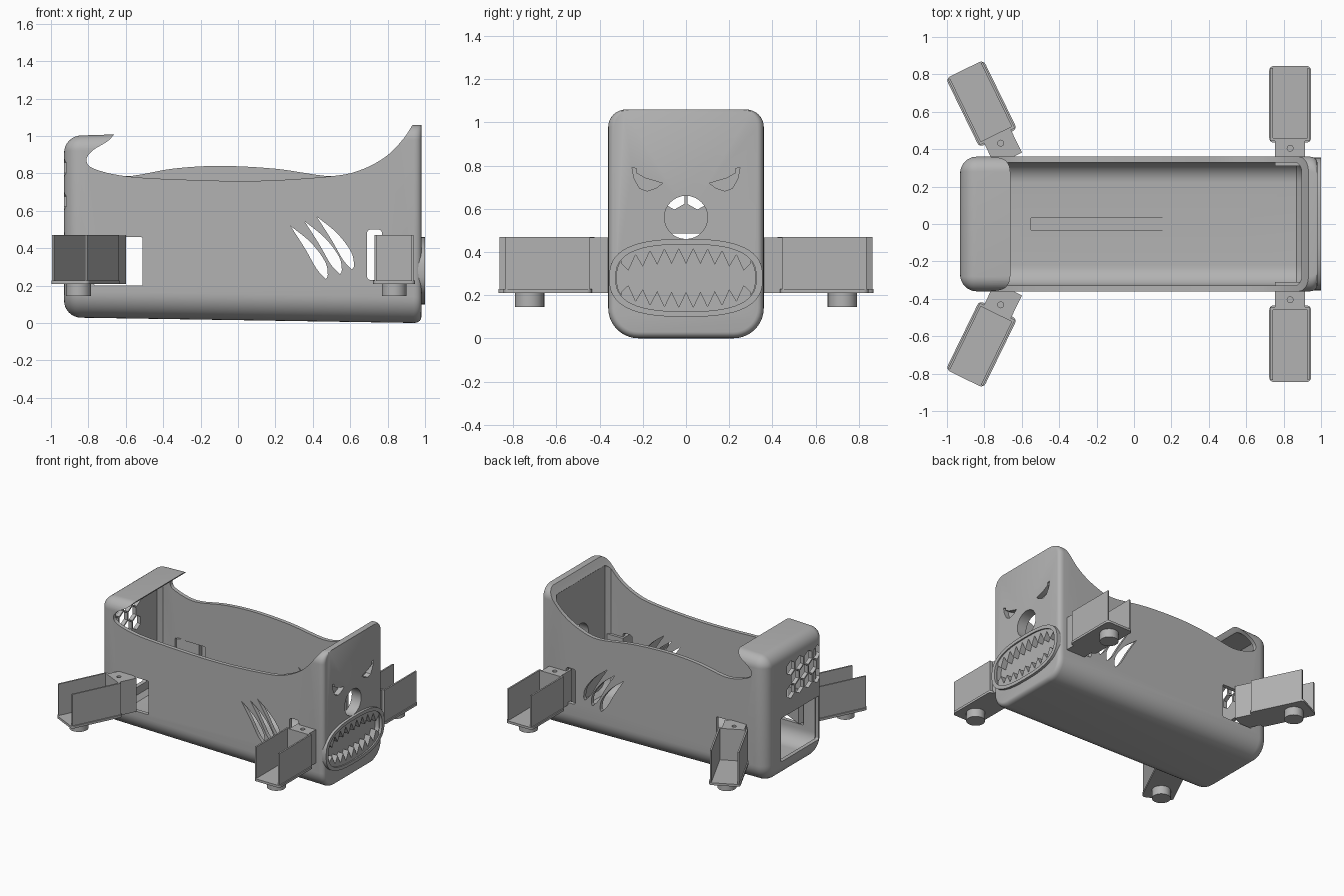
import bpy, bmesh
from math import pi, sin, cos, radians
from mathutils import Matrix, Vector

cube = bpy.data.objects.get("Cube")
if cube:
    bpy.data.objects.remove(cube, do_unlink=True)

grey = bpy.data.materials.new("plain grey")
grey.use_nodes = True
COLOUR = (0.45, 0.45, 0.45, 1)
grey.diffuse_color = COLOUR
for node in grey.node_tree.nodes:
    if node.type == 'BSDF_PRINCIPLED':
        node.inputs["Base Color"].default_value = COLOUR


def finish(obj):
    obj.data.shade_smooth()
    obj.data.set_sharp_from_angle(angle=radians(30))


def loft(name, rings, matrix=Matrix()):
    """Closed solid through rings of equal point count."""
    bm = bmesh.new()
    loops = [[bm.verts.new(matrix @ Vector(p)) for p in ring] for ring in rings]
    n = len(loops[0])
    for a, b in zip(loops, loops[1:]):
        for i in range(n):
            j = (i + 1) % n
            bm.faces.new((a[i], a[j], b[j], b[i]))
    bm.faces.new(loops[0][::-1])
    bm.faces.new(loops[-1])
    bmesh.ops.recalc_face_normals(bm, faces=bm.faces)
    mesh = bpy.data.meshes.new(name)
    bm.to_mesh(mesh)
    bm.free()
    mesh.materials.append(grey)
    obj = bpy.data.objects.new(name, mesh)
    bpy.context.scene.collection.objects.link(obj)
    finish(obj)
    return obj


def prism(name, pts, axis, a, b, matrix=Matrix()):
    """Extrude a 2D outline from a to b along an axis."""
    place = {'X': lambda p, t: (t, p[0], p[1]),
             'Y': lambda p, t: (p[0], t, p[1]),
             'Z': lambda p, t: (p[0], p[1], t)}[axis]
    return loft(name, [[place(p, t) for p in pts] for t in (a, b)], matrix)


def cut(obj, cutter):
    mod = obj.modifiers.new("cut", 'BOOLEAN')
    mod.operation, mod.solver, mod.object = 'DIFFERENCE', 'EXACT', cutter
    deps = bpy.context.evaluated_depsgraph_get()
    mesh = bpy.data.meshes.new_from_object(obj.evaluated_get(deps))
    obj.modifiers.clear()
    obj.data = mesh
    bpy.data.objects.remove(cutter, do_unlink=True)
    finish(obj)


def rounded(x0, x1, y0, y1, low, high, steps=6):
    """Rounded rectangle with separate lower and upper corner radii."""
    out = []
    for k, (cx, cy, r) in enumerate(((x1 - high, y1 - high, high), (x0 + high, y1 - high, high),
                                     (x0 + low, y0 + low, low), (x1 - low, y0 + low, low))):
        for i in range(steps + 1):
            t = (k + i / steps) * pi / 2
            out.append((cx + r * cos(t), cy + r * sin(t)))
    return out


def circle(cx, cy, r, n=32, start=0.0):
    return [(cx + r * cos(start + 2 * pi * i / n), cy + r * sin(start + 2 * pi * i / n)) for i in range(n)]


def smooth(pts, steps=6):
    """Catmull-Rom curve through the points."""
    p = [Vector(q) for q in pts]
    p = [p[0] * 2 - p[1]] + p + [p[-1] * 2 - p[-2]]
    out = []
    for a, b, c, d in zip(p, p[1:], p[2:], p[3:]):
        for i in range(steps):
            t = i / steps
            out.append(tuple((b * 2 + (c - a) * t + (a * 2 - b * 5 + c * 4 - d) * t * t
                              + (b * 3 - a - c * 3 + d) * t ** 3) / 2))
    return out + [tuple(p[-2])]


def section(x, inset, top_inset, low, high):
    f = (0.98 - x) / 1.91
    w = 0.36 - inset
    return [(x, y, z) for y, z in rounded(-w, w, 0.03 * f + inset, 1.06 - 0.06 * f - top_inset,
                                          max(low - inset, 0.02), max(high - top_inset, 0.02), 10)]


# Body shell: rounded back, gently tapered, hollow inside
R = 0.09
rings = []
for i in range(9):
    t = i / 8 * pi / 2
    d = R * (1 - sin(t))
    rings.append(section(-0.93 + R * (1 - cos(t)), d, d, 0.14, 0.08))
for i in range(6):
    t = i / 5 * pi / 2
    rings.append(section(0.94 + 0.04 * sin(t), 0.03 * (1 - cos(t)), 0, 0.14, 0.08))
body = loft("body_shell", rings)
cut(body, loft("cavity", [section(-0.9, 0.06, 0.06, 0.14, 0.09), section(-0.87, 0.03, 0.03, 0.14, 0.08),
                          section(0.87, 0.03, 0.03, 0.14, 0.08), section(0.9, 0.06, 0.06, 0.14, 0.08)]))

# Open top: the rim dips on one side and bulges on the other
back_rim = [(-0.66, 1.01), (-0.7, 0.97), (-0.78, 0.92), (-0.81, 0.87), (-0.77, 0.825), (-0.6, 0.785)]
front_rim = [(0.5, 0.785), (0.66, 0.82), (0.79, 0.89), (0.88, 0.98), (0.94, 1.07)]
for middle, y0, y1 in (([(-0.3, 0.767), (0.1, 0.76)], -0.6, 0.001),
                       ([(-0.35, 0.825), (-0.1, 0.84), (0.2, 0.825)], 0.0, 0.6)):
    rim = smooth(back_rim + middle + front_rim)
    cut(body, prism("top_opening", rim + [(0.94, 1.3), (-0.66, 1.3)], 'Y', y0, y1))

# Floor groove
cut(body, prism("groove", rounded(-0.55, 0.53, -0.035, 0.035, 0.004, 0.004, 1), 'Z', 0.035, 0.2))

# Leg openings through both sides
cut(body, prism("back_leg_opening", rounded(-0.77, -0.51, 0.2, 0.46, 0.01, 0.01), 'Y', -0.6, 0.6))
cut(body, prism("front_leg_opening", rounded(0.69, 0.77, 0.23, 0.5, 0.02, 0.02), 'Y', -0.6, 0.6))

# Claw slits through both sides
for x, z in ((0.28, 0.52), (0.355, 0.545), (0.42, 0.57)):
    outer = smooth([(x, z), (x + 0.11, z - 0.09), (x + 0.185, z - 0.19), (x + 0.2, z - 0.26), (x + 0.19, z - 0.285)], 4)
    inner = smooth([(x + 0.19, z - 0.285), (x + 0.14, z - 0.23), (x + 0.08, z - 0.125), (x, z)], 4)
    cut(body, prism("claw_slit", outer[:-1] + inner[:-1], 'Y', -0.6, 0.6))

# Back wall: port window and honeycomb vents
cut(body, prism("port_window", rounded(-0.29, 0.17, 0.15, 0.485, 0.01, 0.01), 'X', -1.1, -0.8))
for row in range(3):
    for col in range(4 - row % 2):
        y = -0.268 + 0.107 * (col + 0.5 * (row % 2))
        cut(body, prism("vent", circle(y, 0.65 + 0.09 * row, 0.054, 6, pi / 2), 'X', -1.1, -0.8))

# Face: nose hole and engraved eyes
cut(body, prism("nose_hole", circle(0, 0.56, 0.1), 'X', 0.8, 1.1))
for s in (-1, 1):
    eye = [(0.108, 0.718), (0.19, 0.742), (0.23, 0.765), (0.228, 0.785), (0.25, 0.792),
           (0.24, 0.74), (0.215, 0.695), (0.18, 0.682), (0.14, 0.695)]
    cut(body, prism("eye", [(s * y, z) for y, z in eye], 'X', 0.94, 1.1))


# Mouth: recess, raised lip and two rows of teeth
def oval(w, h, n=56):
    def power(v):
        return abs(v) ** 0.75 * (1 if v > 0 else -1)
    return [(w * power(cos(2 * pi * i / n)), 0.28 + h * power(sin(2 * pi * i / n))) for i in range(n)]


def oval_height(y, w, h):
    return h * (1 - min(1, abs(y) / w) ** (2 / 0.75)) ** (0.75 / 2)


cut(body, prism("mouth_recess", oval(0.32, 0.155), 'X', 0.945, 1.1))
lip = prism("mouth_lip", oval(0.355, 0.18), 'X', 0.95, 1.0)
cut(lip, prism("lip_opening", oval(0.325, 0.155), 'X', 0.9, 1.1))
TEETH = 9
for name, s in (("upper_teeth", 1), ("lower_teeth", -1)):
    arc, zigzag = [], []
    for i in range(2 * TEETH + 1):
        y = -0.3 + 0.6 * i / (2 * TEETH)
        top = oval_height(y, 0.33, 0.16)
        drop = 0.025 if i % 2 == 0 else 0.095 * (0.55 + 0.45 * top / 0.16)
        arc.append((y, 0.28 + s * top))
        zigzag.append((y, 0.28 + s * max(0.01, top - drop)))
    prism(name, arc + zigzag[::-1], 'X', 0.94, 0.99)


# Legs: open channel on a plate, joined to the body by an arm
def box(name, x0, x1, y0, y1, z0, z1, m):
    return prism(name, [(x0, y0), (x1, y0), (x1, y1), (x0, y1)], 'Z', z0, z1, m)


def leg(name, x, y, angle, side):
    m = Matrix.Diagonal((1, side, 1, 1)) @ Matrix.Translation((x, y, 0)) @ Matrix.Rotation(radians(angle), 4, 'Z')
    prism(name + "_plate", rounded(-0.112, 0.112, 0.435, 0.845, 0.025, 0.025), 'Z', 0.21, 0.228, m)
    for s, part in ((-1, "_rear_wall"), (1, "_fore_wall")):
        box(name + part, *sorted((s * 0.092, s * 0.104)), 0.445, 0.835, 0.225, 0.47, m)
    box(name + "_end_wall", -0.1, 0.1, 0.445, 0.46, 0.225, 0.47, m)
    arm = box(name + "_arm", -0.08, 0.08, 0.31, 0.45, 0.21, 0.468, m)
    cut(arm, prism("screw_hole", circle(0, 0.405, 0.016, 16), 'Z', 0.42, 0.6, m))
    prism(name + "_foot", circle(0, 0.725, 0.066), 'Z', 0.145, 0.215, m)


for side, label in ((1, "far"), (-1, "near")):
    leg(label + "_front_leg", 0.835, 0, 0, side)
    leg(label + "_back_leg", -0.535, 0.068, 26, side)
